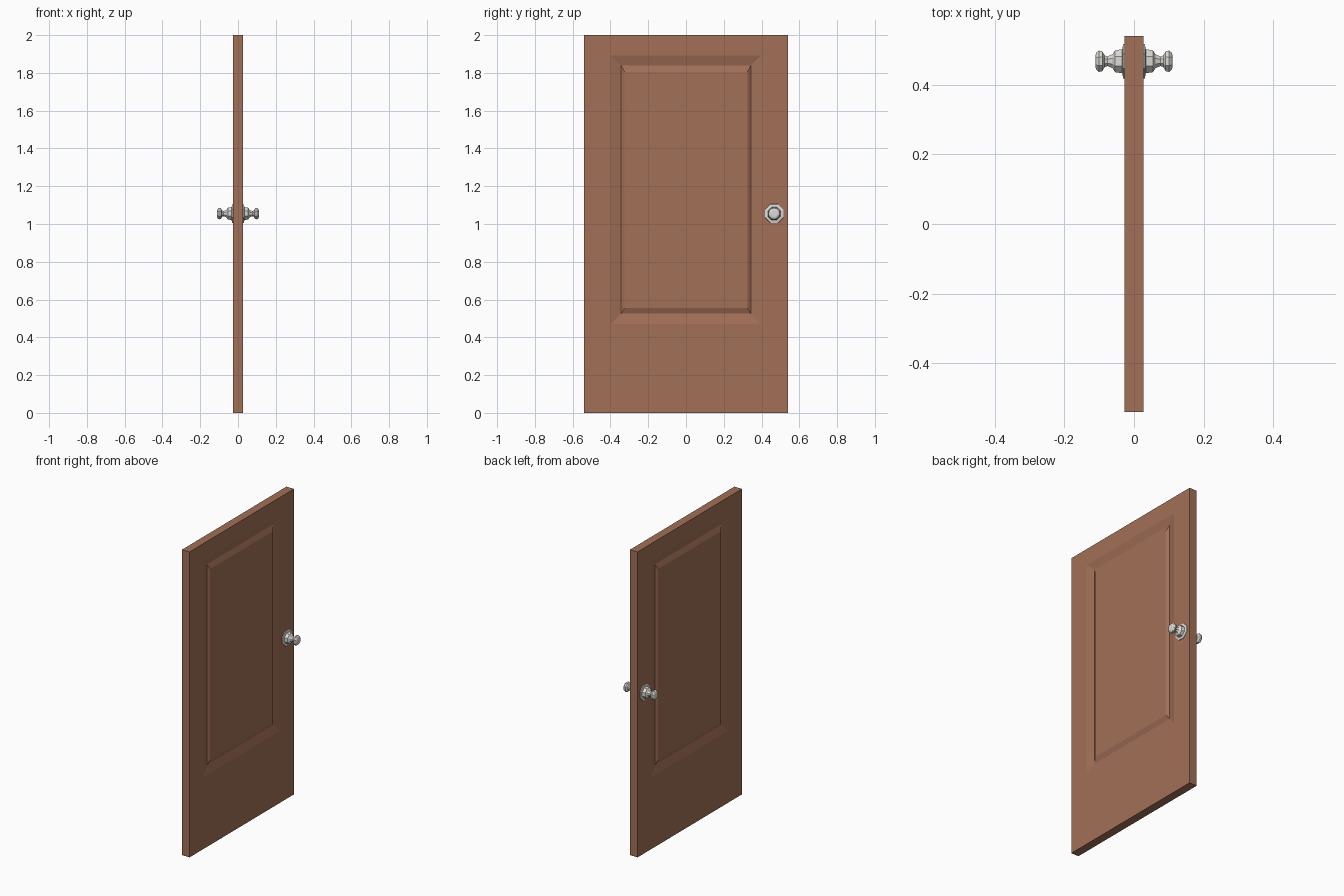
import bpy, bmesh
from math import cos, sin, pi

if "Cube" in bpy.data.objects:
    bpy.data.objects.remove(bpy.data.objects["Cube"])


def material(name, color):
    m = bpy.data.materials.new(name)
    m.diffuse_color = (*color, 1)
    m.use_nodes = True
    m.node_tree.nodes["Principled BSDF"].inputs["Base Color"].default_value = m.diffuse_color
    return m


def loft(name, rings, mat):
    """Skin a stack of rings, cap the last one and mirror the part across x = 0."""
    bm = bmesh.new()
    loops = [[bm.verts.new(p) for p in ring] for ring in rings]
    n = len(loops[0])
    for a, b in zip(loops, loops[1:]):
        for i in range(n):
            j = (i + 1) % n
            bm.faces.new((a[i], a[j], b[j], b[i]))
    bm.faces.new(loops[-1])
    mesh = bpy.data.meshes.new(name)
    bm.to_mesh(mesh)
    bm.free()
    mesh.materials.append(mat)
    obj = bpy.data.objects.new(name, mesh)
    bpy.context.collection.objects.link(obj)
    mirror = obj.modifiers.new("both_sides", 'MIRROR')
    mirror.use_axis = (True, False, False)
    mirror.merge_threshold = 0.0001
    return obj


def rect(x, half_w, z0, z1):
    return [(x, -half_w, z0), (x, half_w, z0), (x, half_w, z1), (x, -half_w, z1)]


def octagon(x, r, y=0.467, z=1.055):
    return [(x, y + r * cos((i + 0.5) * pi / 4), z + r * sin((i + 0.5) * pi / 4))
            for i in range(8)]


wood = material("wood", (0.36, 0.16, 0.095))
metal = material("metal", (0.72, 0.70, 0.66))

# Door slab: edge, face, sloped recess, raised centre panel
T = 0.0275
loft("door_panel", [
    rect(0, 0.54, 0, 2),
    rect(T, 0.54, 0, 2),
    rect(T, 0.40, 0.47, 1.892),
    rect(T - 0.013, 0.343, 0.525, 1.84),
    rect(T - 0.001, 0.325, 0.556, 1.805),
], wood)

# Knobs: rosette, collar, neck and grip, one on each face
profile = [(0.024, 0.055), (0.031, 0.053), (0.034, 0.037), (0.054, 0.034),
           (0.062, 0.021), (0.076, 0.015), (0.084, 0.018), (0.091, 0.031),
           (0.101, 0.033), (0.108, 0.027), (0.111, 0.018)]
loft("door_knobs", [octagon(x, r) for x, r in profile], metal)
